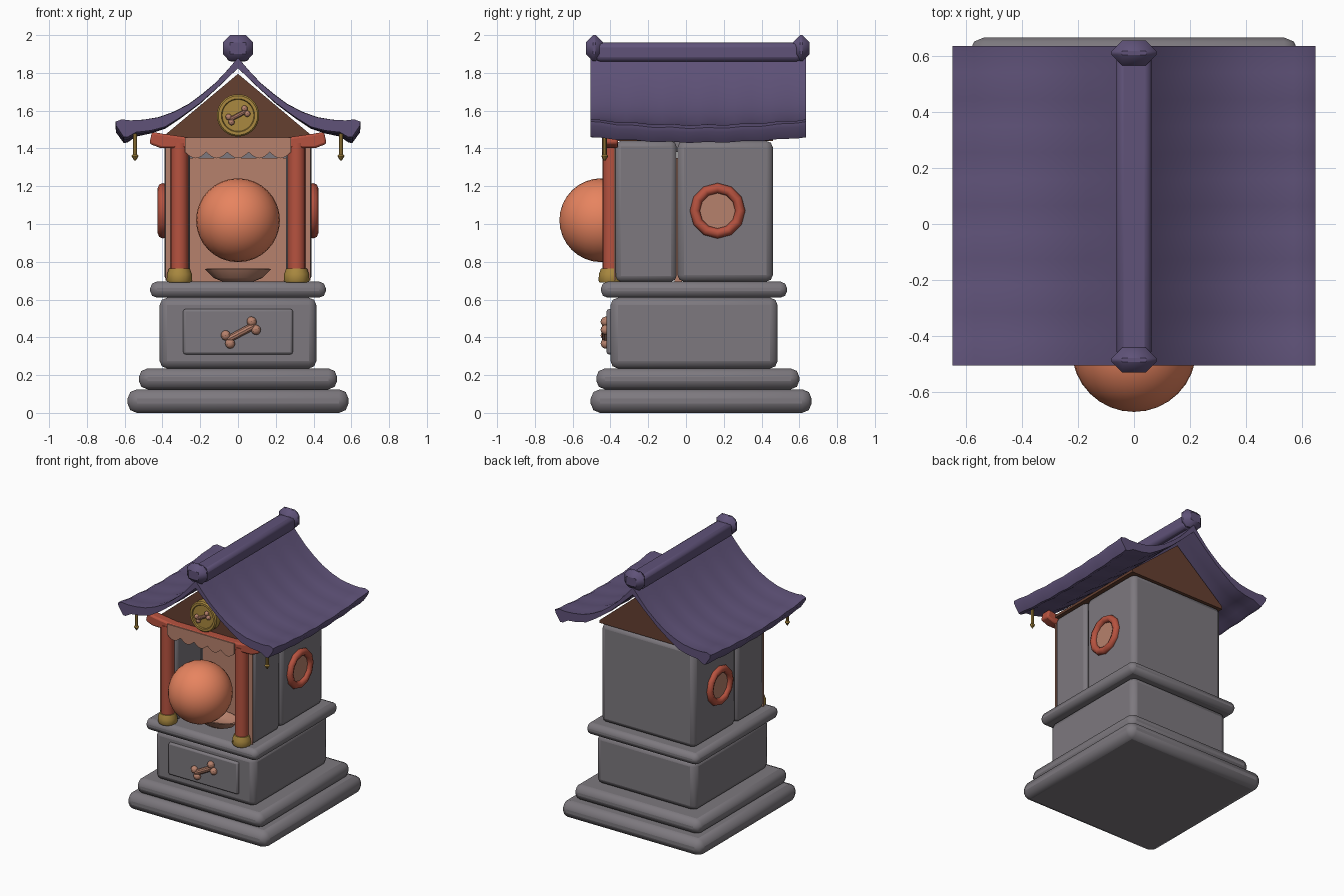
import bpy, bmesh, math
from mathutils import Vector, Matrix

if "Cube" in bpy.data.objects:
    bpy.data.objects.remove(bpy.data.objects["Cube"])


def mat(name, rgb):
    m = bpy.data.materials.new(name)
    m.diffuse_color = (*rgb, 1)
    m.use_nodes = True
    m.node_tree.nodes["Principled BSDF"].inputs["Base Color"].default_value = m.diffuse_color
    return m


GREY = mat("stone grey", (0.205, 0.19, 0.21))
PURPLE = mat("roof purple", (0.115, 0.085, 0.19))
RED = mat("painted red", (0.47, 0.085, 0.05))
PINK = mat("dusty pink", (0.47, 0.22, 0.15))
ORANGE = mat("ball orange", (0.80, 0.23, 0.115))
GOLD = mat("old gold", (0.40, 0.25, 0.05))
BROWN = mat("dark brown", (0.13, 0.05, 0.03))


def finish(bm, name, material, bevel=0, segs=2, angle=35):
    bmesh.ops.recalc_face_normals(bm, faces=bm.faces)
    me = bpy.data.meshes.new(name)
    bm.to_mesh(me)
    bm.free()
    me.materials.append(material)
    ob = bpy.data.objects.new(name, me)
    bpy.context.collection.objects.link(ob)
    if bevel:
        mod = ob.modifiers.new("bevel", 'BEVEL')
        mod.width, mod.segments = bevel, segs
    bpy.ops.object.select_all(action='DESELECT')
    ob.select_set(True)
    bpy.context.view_layer.objects.active = ob
    bpy.ops.object.shade_smooth_by_angle(angle=math.radians(angle))
    return ob


def box(name, x, y, z, material, bevel=0, segs=2):
    bm = bmesh.new()
    size = [b - a for a, b in (x, y, z)]
    mid = [(a + b) / 2 for a, b in (x, y, z)]
    bmesh.ops.create_cube(bm, size=1, matrix=Matrix.Translation(mid) @ Matrix.Diagonal((*size, 1)))
    return finish(bm, name, material, bevel, segs)


def lathe(name, profile, centre, material, axis='Z', sides=16, scale=(1, 1, 1)):
    """Closed turned part from (radius, height) pairs along an axis."""
    bm = bmesh.new()
    turn = {'Z': Matrix(), 'Y': Matrix.Rotation(math.pi / 2, 4, 'X'),
            'X': Matrix.Rotation(math.pi / 2, 4, 'Y')}[axis]
    m = Matrix.Translation(centre) @ turn @ Matrix.Diagonal((*scale, 1))
    rings = [[bm.verts.new(m @ Vector((r * math.cos(a), r * math.sin(a), h)))
              for a in (2 * math.pi * i / sides for i in range(sides))] for r, h in profile]
    for p, q in zip(rings, rings[1:]):
        for i in range(sides):
            j = (i + 1) % sides
            bm.faces.new((p[i], p[j], q[j], q[i]))
    bm.faces.new(rings[0])
    bm.faces.new(rings[-1])
    return finish(bm, name, material)


def plate(name, pts, y0, y1, material, bevel=0):
    """Outline in x, z given depth in y."""
    bm = bmesh.new()
    a = [bm.verts.new((x, y0, z)) for x, z in pts]
    b = [bm.verts.new((x, y1, z)) for x, z in pts]
    n = len(pts)
    for i in range(n):
        j = (i + 1) % n
        bm.faces.new((a[i], a[j], b[j], b[i]))
    bm.faces.new(a)
    bm.faces.new(b)
    return finish(bm, name, material, bevel)


def bone(name, centre, length, size):
    """Shaft with two round knobs at each end, tilted upward to the right."""
    bm = bmesh.new()
    tilt = Matrix.Translation(centre) @ Matrix.Rotation(math.radians(-28), 4, 'Y')
    bmesh.ops.create_cone(bm, cap_ends=True, segments=10, radius1=size * .75, radius2=size * .75,
                          depth=length, matrix=tilt @ Matrix.Rotation(math.pi / 2, 4, 'Y'))
    for sx in (-1, 1):
        for sz in (-1, 1):
            knob = Matrix.Translation((sx * length / 2, 0, sz * size * .9))
            bmesh.ops.create_uvsphere(bm, u_segments=10, v_segments=8, radius=size, matrix=tilt @ knob)
    finish(bm, name, PINK)


# Stepped stone base
box("base_step_lower", (-.585, .585), (-.505, .665), (0, .125), GREY, .05)
box("base_step_upper", (-.525, .525), (-.475, .60), (.125, .235), GREY, .045)
box("plinth", (-.415, .415), (-.40, .485), (.235, .61), GREY, .04)
box("ledge", (-.465, .465), (-.45, .535), (.61, .695), GREY, .035)
box("drawer_front", (-.29, .29), (-.42, -.37), (.31, .55), GREY, .012)
bone("drawer_bone", (.015, -.425, .425), .155, .027)

# Shrine body with open front niche
box("rear_body", (-.39, .39), (-.045, .46), (.695, 1.44), GREY, .035)
box("niche_back", (-.255, .255), (-.06, -.02), (.695, 1.35), PINK)
box("niche_top", (-.30, .30), (-.35, -.03), (1.38, 1.44), GREY)
for s, side in ((-1, "left"), (1, "right")):
    box(side + "_side_wall", sorted((s * .255, s * .39)), (-.375, -.05), (.695, 1.44), GREY, .03)
    box(side + "_wall_face", sorted((s * .28, s * .385)), (-.38, -.373), (.70, 1.43), PINK)

    # Red columns on gold feet
    lathe(side + "_column", [(.047, .70), (.047, 1.43)], (s * .31, -.395, 0), RED)
    lathe(side + "_column_foot", [(.062, .69), (.068, .70), (.066, .735), (.055, .765)],
          (s * .31, -.395, 0), GOLD, sides=12)

    # Round side window
    bm = bmesh.new()
    rings = [[bm.verts.new((s * .397 + .028 * math.sin(b), .167 + (.12 + .027 * math.cos(b)) * math.cos(a),
                            1.07 + (.12 + .027 * math.cos(b)) * math.sin(a)))
              for b in (math.tau * k / 8 for k in range(8))] for a in (math.tau * i / 12 for i in range(12))]
    for i in range(12):
        p, q = rings[i], rings[(i + 1) % 12]
        for k in range(8):
            bm.faces.new((p[k], p[(k + 1) % 8], q[(k + 1) % 8], q[k]))
    finish(bm, side + "_window_ring", RED, angle=50)
    lathe(side + "_window_pane", [(.11, -.006), (.11, .006)], (s * .392, .167, 1.07), PINK, 'X')

    # Hanging ornament under the front eave
    lathe(side + "_eave_pendant", [(.004, 1.335), (.019, 1.36), (.011, 1.368), (.011, 1.48)],
          (s * .545, -.43, 0), GOLD, sides=8)

# Lintel beam with upswept ends
top = [(-.455, 1.488), (-.40, 1.478), (-.25, 1.457), (.25, 1.457), (.40, 1.478), (.455, 1.488)]
low = [(.47, 1.425), (.41, 1.402), (.25, 1.40), (-.25, 1.40), (-.41, 1.402), (-.47, 1.425)]
plate("lintel", top + low, -.435, -.36, RED, .012)

# Scalloped cloth valance
scallops = [(-.28 + .56 * i / 40, 1.38 - .032 * abs(math.sin(math.pi * i / 8))) for i in range(41)]
plate("valance", [(.28, 1.457), (-.28, 1.457)] + scallops, -.445, -.436, PINK)

# Gable, medallion
plate("gable", [(-.40, 1.44), (.40, 1.44), (.40, 1.46), (0, 1.795), (-.40, 1.46)], -.37, .46, BROWN)
lathe("medallion", [(.112, -.03), (.112, .025), (.104, .034), (.088, .034), (.084, .026)],
      (0, -.39, 1.575), GOLD, 'Y', 32)
bone("medallion_bone", (0, -.422, 1.575), .095, .017)

# Ball and dish
bm = bmesh.new()
bmesh.ops.create_uvsphere(bm, u_segments=32, v_segments=16, radius=.222,
                          matrix=Matrix.Translation((0, -.448, 1.02)) @ Matrix.Rotation(math.pi / 2, 4, 'X'))
finish(bm, "ball", ORANGE)
lathe("dish", [(.08, .695), (.13, .715), (.175, .762), (.16, .764), (.11, .735), (.04, .725)],
      (0, -.25, 0), PINK, sides=20, scale=(1, .6, 1))

# Sweeping roof: closed cross-section carried front to back, eaves sagging mid-length
outer = [(0, 1.88), (.06, 1.81), (.12, 1.745), (.19, 1.685), (.26, 1.632), (.34, 1.588),
         (.42, 1.556), (.50, 1.538), (.57, 1.528), (.615, 1.528), (.648, 1.512)]
inner = [(.645, 1.49), (.605, 1.435), (.585, 1.437), (.54, 1.468), (.46, 1.484), (.386, 1.508),
         (.30, 1.565), (.20, 1.64), (.10, 1.73), (0, 1.825)]
half = outer + inner
section = half + [(-x, z) for x, z in reversed(half[1:-1])]
bm = bmesh.new()
rings, steps = [], 24
for i in range(steps + 1):
    t = 2 * i / steps - 1
    ring = []
    for x, z in section:
        w = (abs(x) / .645) ** 3
        dz = w * (.034 * t * t - .004) + .003 * math.sin(6 * math.pi * t) * min(1, abs(x) / .2)
        ring.append(bm.verts.new((x, .065 + .57 * t, z + dz)))
    rings.append(ring)
n = len(section)
for p, q in zip(rings, rings[1:]):
    for i in range(n):
        j = (i + 1) % n
        bm.faces.new((p[i], p[j], q[j], q[i]))
bm.faces.new(rings[0])
bm.faces.new(rings[-1])
finish(bm, "roof", PURPLE, angle=40)

# Ridge beam and end caps
box("ridge_beam", (-.062, .062), (-.48, .61), (1.86, 1.96), PURPLE, .025)
for y, end in ((-.485, "front"), (.61, "back")):
    box(end + "_ridge_cap", (-.08, .08), (y - .045, y + .045), (1.862, 2.0), PURPLE, .038, 1)
